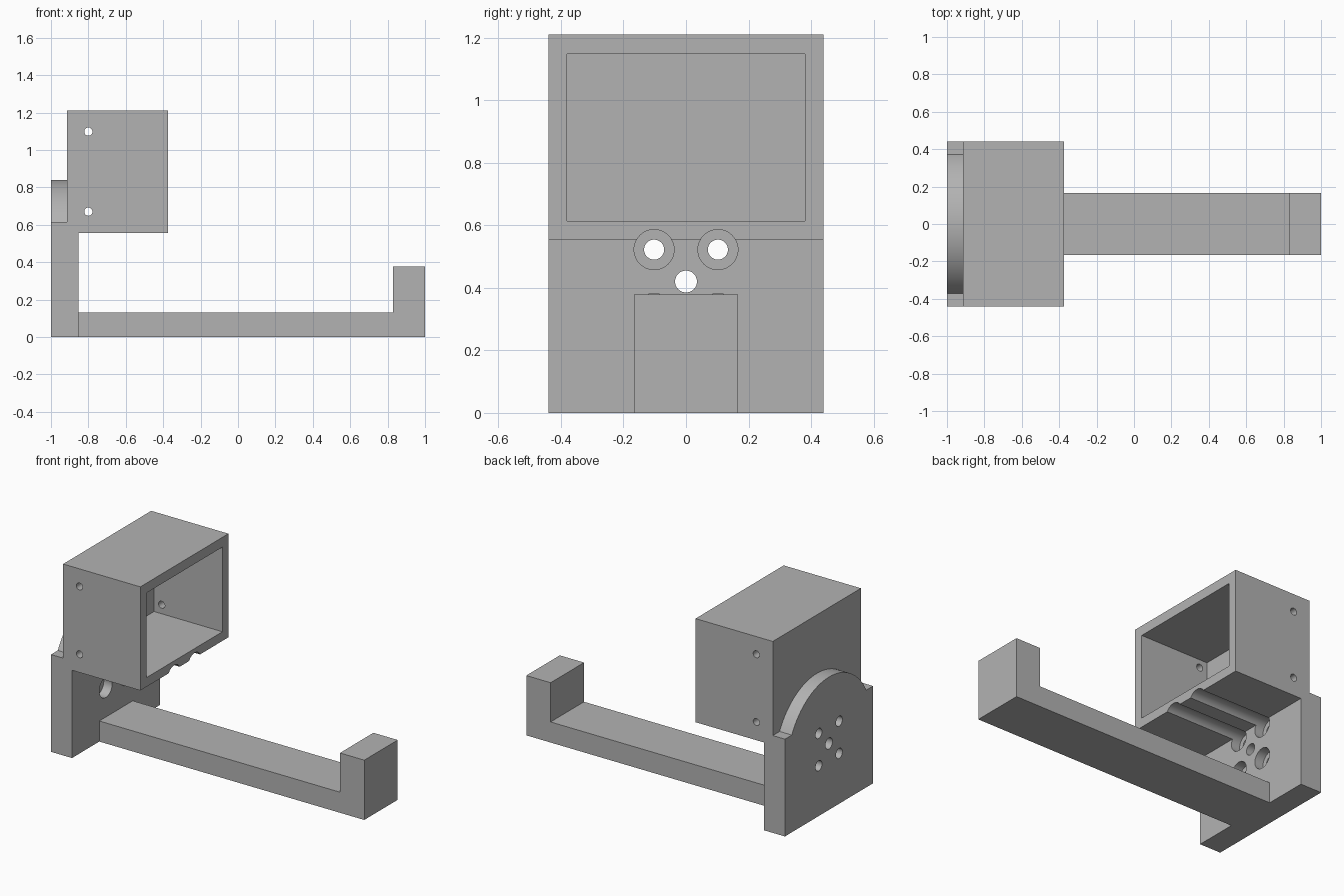
import bpy, bmesh
from math import sin, cos, radians, asin
from mathutils import Matrix, Vector

cube = bpy.data.objects.get("Cube")
if cube:
    bpy.data.objects.remove(cube, do_unlink=True)

grey = bpy.data.materials.new("plain grey")
grey.use_nodes = True
colour = (0.45, 0.45, 0.45, 1)
grey.diffuse_color = colour
grey.node_tree.nodes["Principled BSDF"].inputs["Base Color"].default_value = colour


def finish(name, bm):
    bmesh.ops.recalc_face_normals(bm, faces=bm.faces)
    mesh = bpy.data.meshes.new(name)
    bm.to_mesh(mesh)
    bm.free()
    mesh.materials.append(grey)
    obj = bpy.data.objects.new(name, mesh)
    bpy.context.collection.objects.link(obj)
    return obj


def prism(name, points, offset):
    """Extrude a closed outline along the offset vector."""
    bm = bmesh.new()
    face = bm.faces.new([bm.verts.new(p) for p in points])
    new = bmesh.ops.extrude_face_region(bm, geom=[face], use_keep_orig=True)["geom"]
    moved = [v for v in new if isinstance(v, bmesh.types.BMVert)]
    bmesh.ops.translate(bm, verts=moved, vec=Vector(offset))
    return finish(name, bm)


def block(name, x0, x1, half_y, z0, z1):
    outline = [(x0, -half_y, z0), (x1, -half_y, z0), (x1, -half_y, z1), (x0, -half_y, z1)]
    return prism(name, outline, (0, 2 * half_y, 0))


def rod(name, start, end, radius):
    start, end = Vector(start), Vector(end)
    axis = end - start
    turn = axis.to_track_quat('Z', 'Y').to_matrix().to_4x4()
    bm = bmesh.new()
    bmesh.ops.create_cone(bm, cap_ends=True, segments=48, radius1=radius, radius2=radius,
                          depth=axis.length,
                          matrix=Matrix.Translation((start + end) / 2) @ turn)
    return finish(name, bm)


def combine(target, other, operation):
    other.hide_render = True
    mod = target.modifiers.new(operation.lower(), 'BOOLEAN')
    mod.operation, mod.solver, mod.object = operation, 'EXACT', other
    bpy.context.view_layer.objects.active = target
    bpy.ops.object.modifier_apply(modifier=mod.name)
    bpy.data.objects.remove(other, do_unlink=True)


# Main dimensions
BACK, BOX_BACK, INNER, BOX_FRONT = -1.0, -0.915, -0.853, -0.375
HALF, SHOULDER, BOX_BOTTOM = 0.44, 0.615, 0.555
HUB, DISC = 0.42, 0.42

# Back plate with a round crown
start = asin((SHOULDER - HUB) / DISC)
outline = [(BACK, -HALF, 0), (BACK, HALF, 0), (BACK, HALF, SHOULDER)]
steps = 48
for i in range(steps + 1):
    a = start + (radians(180) - 2 * start) * i / steps
    outline.append((BACK, DISC * cos(a), HUB + DISC * sin(a)))
outline.append((BACK, -HALF, SHOULDER))
body = prism("housing_and_back_plate", outline, (BOX_BACK - BACK, 0, 0))

# Thick lower plate and open housing
combine(body, block("plate_pad", BOX_BACK, INNER, HALF, 0, BOX_BOTTOM), 'UNION')
combine(body, block("housing", BOX_BACK, BOX_FRONT, HALF, BOX_BOTTOM, 1.21), 'UNION')
combine(body, block("cavity", INNER, BOX_FRONT + 0.1, 0.38, 0.613, 1.148), 'DIFFERENCE')

# Side screw holes
for z in (0.67, 1.098):
    combine(body, rod("side_hole", (-0.8, -0.6, z), (-0.8, 0.6, z), 0.022), 'DIFFERENCE')

# Centre hole, and four counterbored holes whose upper pair groove the housing
combine(body, rod("centre_hole", (-1.1, 0, HUB), (-0.7, 0, HUB), 0.035), 'DIFFERENCE')
for sy in (-1, 1):
    for sz in (-1, 1):
        y, z = sy * 0.102, HUB + sz * 0.102
        combine(body, rod("counterbore", (-0.912, y, z), (-0.2, y, z), 0.064), 'DIFFERENCE')
        combine(body, rod("screw_hole", (-1.1, y, z), (-0.7, y, z), 0.032), 'DIFFERENCE')

# Long arm with an upturned end
arm_side = [(INNER, 0), (1, 0), (1, 0.378), (0.83, 0.378), (0.83, 0.13), (INNER, 0.13)]
arm = prism("arm_with_end_stop", [(x, -0.167, z) for x, z in arm_side], (0, 0.334, 0))

# Smooth the round surfaces and keep the edges crisp
bpy.ops.object.select_all(action='DESELECT')
for obj in (body, arm):
    obj.select_set(True)
bpy.context.view_layer.objects.active = body
bpy.ops.object.shade_smooth_by_angle(angle=radians(25))
